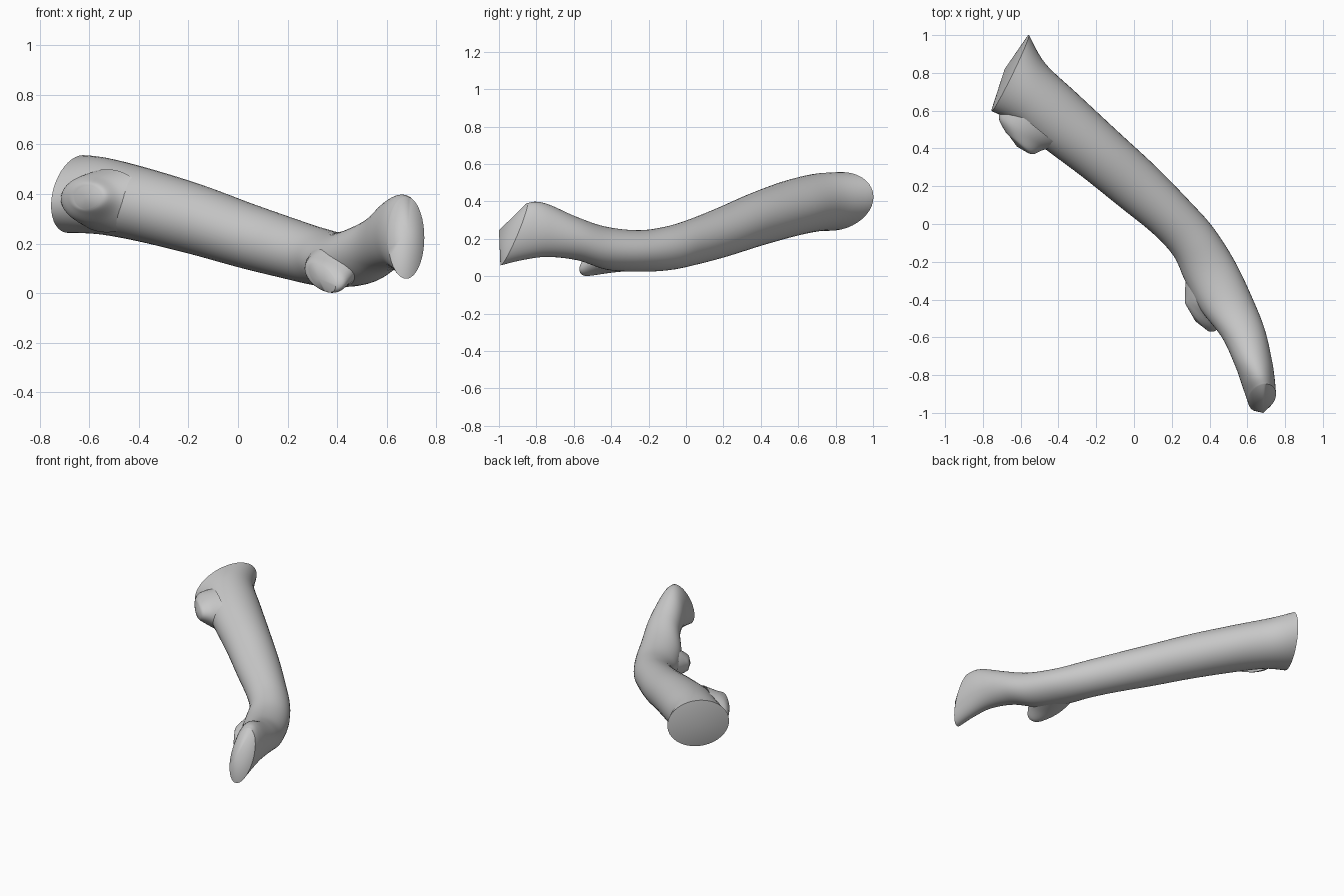
import bpy, bmesh, math
from mathutils import Vector

cube = bpy.data.objects.get("Cube")
if cube:
    bpy.data.objects.remove(cube, do_unlink=True)

SIDES, STEPS = 40, 6

grey = bpy.data.materials.new("bark grey")
grey.use_nodes = True
grey.diffuse_color = (0.58, 0.58, 0.58, 1)
bsdf = next(n for n in grey.node_tree.nodes if n.type == 'BSDF_PRINCIPLED')
bsdf.inputs["Base Color"].default_value = (0.58, 0.58, 0.58, 1)
bsdf.inputs["Roughness"].default_value = 0.8


def catmull(a, b, c, d, t):
    return [0.5 * (2 * q + (r - p) * t + (2 * p - 5 * q + 4 * r - s) * t * t
                   + (3 * q - p - 3 * r + s) * t ** 3) for p, q, r, s in zip(a, b, c, d)]


def limb(name, sections, tips):
    """Loft sections (left x, y, right x, y, top z, bottom z, top shift x, y); close ends with tip points."""
    last = len(sections) - 1
    smooth = []
    for i in range(last):
        pts = [sections[max(0, min(last, i + k))] for k in (-1, 0, 1, 2)]
        smooth += [catmull(*pts, s / STEPS) for s in range(STEPS)]
    smooth.append(sections[-1])

    bm = bmesh.new()
    rings = []
    for lx, ly, rx, ry, top, bottom, sx, sy in smooth:
        centre = Vector(((lx + rx) / 2, (ly + ry) / 2, (top + bottom) / 2))
        across = Vector(((rx - lx) / 2, (ry - ly) / 2, 0))
        up = Vector((sx, sy, (top - bottom) / 2))
        rings.append([bm.verts.new(centre + across * math.cos(a) + up * math.sin(a))
                      for a in (2 * math.pi * k / SIDES for k in range(SIDES))])
    for p, q in zip(rings, rings[1:]):
        for k in range(SIDES):
            n = (k + 1) % SIDES
            bm.faces.new((p[k], p[n], q[n], q[k]))
    for ring, tip in ((rings[0], tips[0]), (rings[-1], tips[1])):
        if tip:
            v = bm.verts.new(tip)
            for k in range(SIDES):
                bm.faces.new((ring[k], ring[(k + 1) % SIDES], v))
    bmesh.ops.recalc_face_normals(bm, faces=bm.faces)
    mesh = bpy.data.meshes.new(name)
    bm.to_mesh(mesh)
    bm.free()
    obj = bpy.data.objects.new(name, mesh)
    bpy.context.collection.objects.link(obj)
    mesh.materials.append(grey)
    bpy.ops.object.select_all(action='DESELECT')
    obj.select_set(True)
    bpy.context.view_layer.objects.active = obj
    bpy.ops.object.shade_smooth_by_angle(angle=math.radians(35))


# Main bent branch, from the thick cut end to the thin broken end
limb("branch", [
    (-0.75, 0.60, -0.56, 1.00, 0.557, 0.243, 0.03, 0.03),
    (-0.64, 0.54, -0.47, 0.85, 0.548, 0.238, 0.01, 0.01),
    (-0.50, 0.42, -0.30, 0.69, 0.512, 0.210, 0, 0),
    (-0.28, 0.255, -0.08, 0.485, 0.445, 0.157, 0, 0),
    (-0.08, 0.095, 0.12, 0.30, 0.370, 0.102, 0, 0),
    (0.10, -0.05, 0.30, 0.115, 0.306, 0.058, 0, 0),
    (0.21, -0.17, 0.42, -0.02, 0.267, 0.032, 0, 0),
    (0.27, -0.30, 0.535, -0.20, 0.246, 0.024, 0, 0),
    (0.35, -0.45, 0.63, -0.40, 0.264, 0.035, 0, 0),
    (0.465, -0.60, 0.693, -0.56, 0.315, 0.085, 0, 0),
    (0.535, -0.75, 0.73, -0.72, 0.380, 0.103, 0, 0.01),
    (0.575, -0.86, 0.745, -0.82, 0.398, 0.085, 0, 0.04),
    (0.605, -0.94, 0.752, -0.90, 0.390, 0.058, 0, 0.07),
], [(-0.685, 0.82, 0.40), (0.685, -1.0, 0.245)])

# Short snapped twig under the bend
limb("twig_stub", [
    (0.28, -0.24, 0.56, -0.34, 0.230, 0.030, 0, 0),
    (0.27, -0.36, 0.49, -0.48, 0.190, 0.016, 0, 0),
    (0.275, -0.42, 0.43, -0.555, 0.145, 0.002, -0.03, 0.03),
    (0.295, -0.455, 0.385, -0.56, 0.122, 0.003, -0.03, 0.03),
], [None, (0.325, -0.515, 0.058)])

# Worn knot beside the thick end
limb("end_knot", [
    (-0.68, 0.64, -0.38, 0.40, 0.500, 0.245, 0, 0),
    (-0.715, 0.565, -0.47, 0.395, 0.475, 0.285, 0, 0),
    (-0.685, 0.495, -0.53, 0.370, 0.450, 0.325, 0, 0),
    (-0.66, 0.465, -0.56, 0.375, 0.430, 0.340, 0, 0),
], [None, (-0.62, 0.41, 0.385)])
